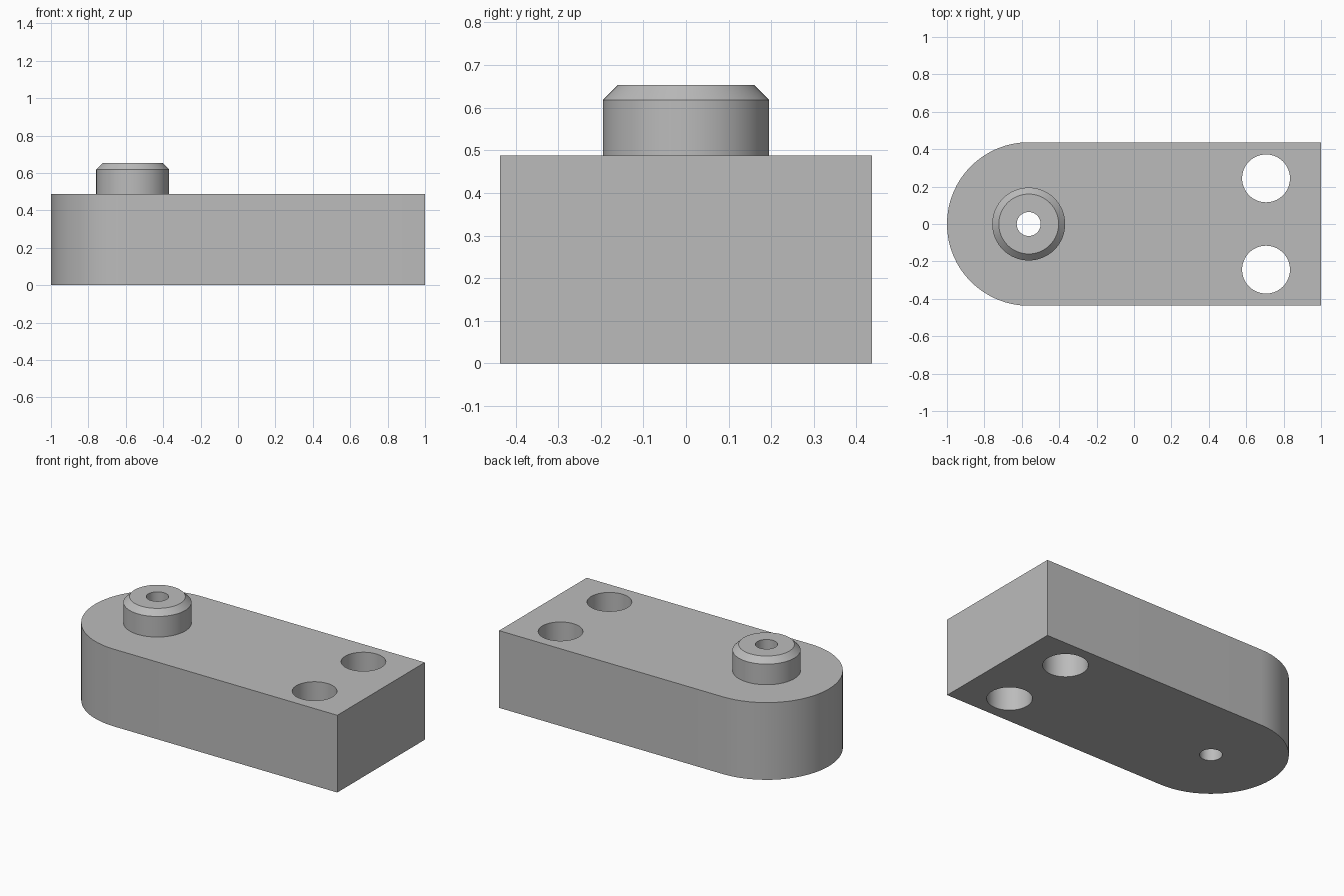
import bpy
import bmesh
import math
from mathutils import Matrix, Vector

cube = bpy.data.objects.get("Cube")
if cube:
    bpy.data.objects.remove(cube, do_unlink=True)

THICK = 0.488
HALF_W = 0.437
BOSS_X = -1 + HALF_W
BORE_R = 0.064
SEGMENTS = 64

grey = bpy.data.materials.new("plain grey")
grey.use_nodes = True
colour = (0.5, 0.5, 0.5, 1)
grey.diffuse_color = colour
grey.node_tree.nodes["Principled BSDF"].inputs["Base Color"].default_value = colour


def make_object(name, bm):
    bmesh.ops.recalc_face_normals(bm, faces=bm.faces)
    mesh = bpy.data.meshes.new(name)
    bm.to_mesh(mesh)
    bm.free()
    mesh.materials.append(grey)
    obj = bpy.data.objects.new(name, mesh)
    bpy.context.collection.objects.link(obj)
    return obj


def activate(obj):
    bpy.ops.object.select_all(action="DESELECT")
    obj.select_set(True)
    bpy.context.view_layer.objects.active = obj


def smooth(obj):
    activate(obj)
    bpy.ops.object.shade_smooth_by_angle(angle=math.radians(30))


def drill(target, x, y, radius):
    bm = bmesh.new()
    bmesh.ops.create_cone(bm, cap_ends=True, segments=SEGMENTS, radius1=radius,
                          radius2=radius, depth=THICK * 2,
                          matrix=Matrix.Translation((x, y, THICK / 2)))
    cutter = make_object("hole_cutter", bm)
    cutter.hide_render = True
    activate(target)
    mod = target.modifiers.new("hole", "BOOLEAN")
    mod.operation = "DIFFERENCE"
    mod.solver = "EXACT"
    mod.object = cutter
    bpy.ops.object.modifier_apply(modifier=mod.name)
    bpy.data.objects.remove(cutter, do_unlink=True)


# Plate: square at one end, half round at the other
bm = bmesh.new()
outline = [(1, -HALF_W), (1, HALF_W)]
for i in range(SEGMENTS // 2 + 1):
    a = math.pi / 2 + math.pi * i / (SEGMENTS // 2)
    outline.append((BOSS_X + HALF_W * math.cos(a), HALF_W * math.sin(a)))
base = bm.faces.new([bm.verts.new((x, y, 0)) for x, y in outline])
top = bmesh.ops.extrude_face_region(bm, geom=[base])["geom"]
bmesh.ops.translate(bm, vec=Vector((0, 0, THICK)),
                    verts=[v for v in top if isinstance(v, bmesh.types.BMVert)])
plate = make_object("plate", bm)

# Two bolt holes and the bore through the plate
for side in (-1, 1):
    drill(plate, 0.706, side * 0.244, 0.128)
drill(plate, BOSS_X, 0, BORE_R)
smooth(plate)

# Chamfered boss with a through bore, turned from its profile
bm = bmesh.new()
profile = [(0.195, THICK), (0.195, 0.618), (0.16, 0.653), (BORE_R, 0.653), (BORE_R, THICK)]
verts = [bm.verts.new((r, 0, z)) for r, z in profile]
edges = [bm.edges.new(pair) for pair in zip(verts, verts[1:])]
bmesh.ops.spin(bm, geom=verts + edges, cent=(0, 0, 0), axis=(0, 0, 1),
               angle=math.tau, steps=SEGMENTS, use_merge=True)
bmesh.ops.remove_doubles(bm, verts=bm.verts, dist=0.0001)
bmesh.ops.translate(bm, vec=Vector((BOSS_X, 0, 0)), verts=bm.verts)
boss = make_object("boss", bm)
smooth(boss)
# Open shell: make sure the outer wall faces outward
wall = max(boss.data.polygons, key=lambda p: p.center.x - p.center.z)
if wall.normal.x < 0:
    boss.data.flip_normals()
